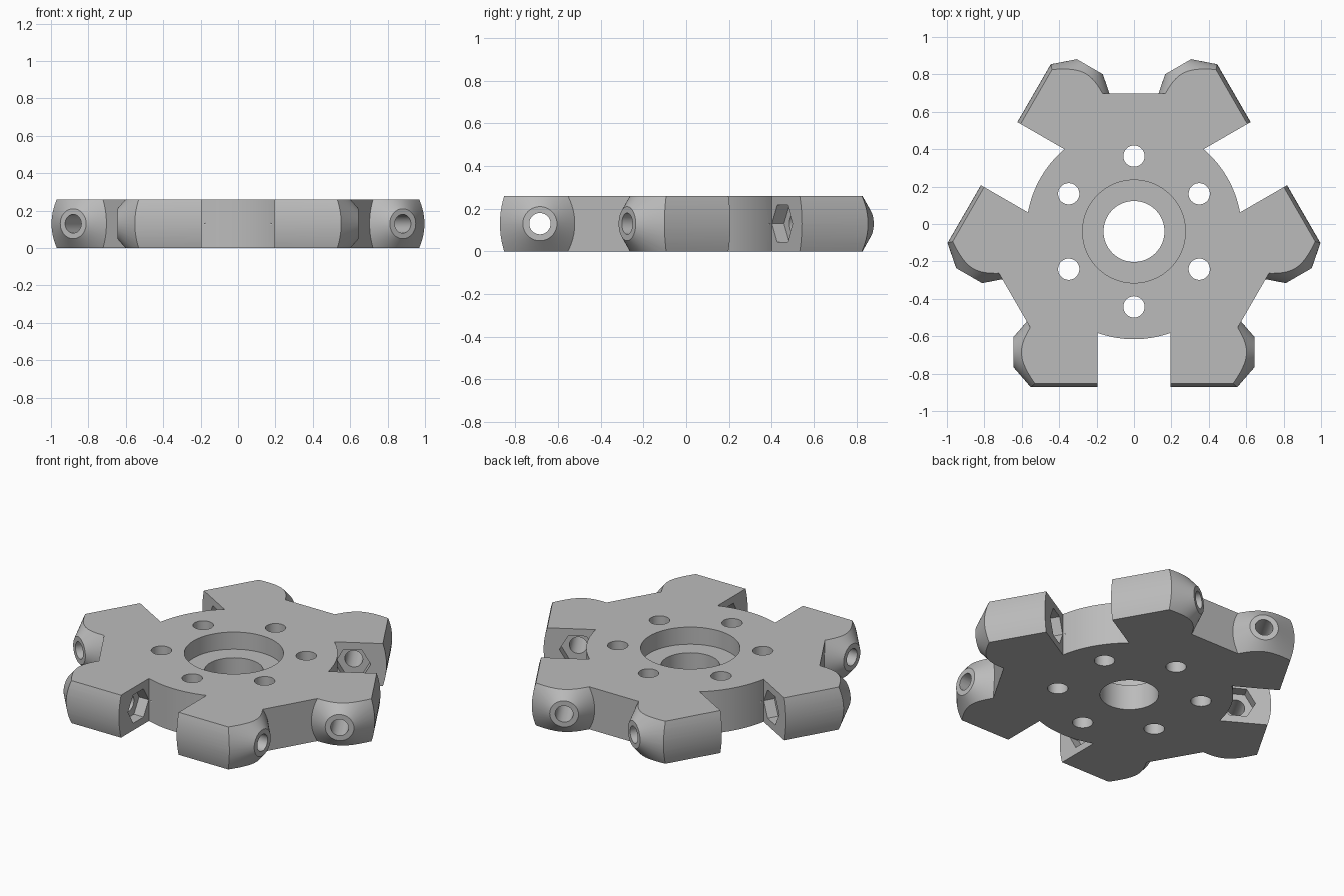
import bpy, bmesh, math
from mathutils import Matrix, Vector

cube = bpy.data.objects.get("Cube")
if cube:
    bpy.data.objects.remove(cube, do_unlink=True)

HEIGHT = 0.26
MID = HEIGHT / 2
AXLE_Y = -0.645
INNER, OUTER = 0.195, 0.645
CENTRE = Vector((0, -0.04, MID))

metal = bpy.data.materials.new("plain grey")
metal.use_nodes = True
GREY = (0.5, 0.5, 0.5, 1)
metal.diffuse_color = GREY
metal.node_tree.nodes["Principled BSDF"].inputs["Base Color"].default_value = GREY

Z = lambda deg: Matrix.Rotation(math.radians(deg), 4, "Z")
Y = lambda deg: Matrix.Rotation(math.radians(deg), 4, "Y")
TURNS = [Z(a) for a in (0, 120, 240)]
SIDES = [t @ Y(a) for t in TURNS for a in (0, 180)]


def cone(bm, r1, r2, start, end, sides, place=Matrix()):
    """Capped cone or prism along local z from start to end."""
    shift = Matrix.Translation((0, 0, (start + end) / 2))
    bmesh.ops.create_cone(bm, cap_ends=True, segments=sides, radius1=r1, radius2=r2,
                          depth=end - start, matrix=place @ shift)


def prism(bm, points, direction, place=Matrix()):
    """Planar outline extruded along a direction."""
    face = bm.faces.new([bm.verts.new(place @ Vector(p)) for p in points])
    move = place.to_3x3() @ Vector(direction)
    new = bmesh.ops.extrude_face_region(bm, geom=[face])["geom"]
    bmesh.ops.translate(bm, vec=move, verts=[v for v in new if isinstance(v, bmesh.types.BMVert)])


def finish(bm, name):
    bmesh.ops.recalc_face_normals(bm, faces=bm.faces)
    mesh = bpy.data.meshes.new(name)
    bm.to_mesh(mesh)
    bm.free()
    mesh.materials.append(metal)
    obj = bpy.data.objects.new(name, mesh)
    bpy.context.collection.objects.link(obj)
    return obj


def combine(target, tool, operation):
    mod = target.modifiers.new(operation, "BOOLEAN")
    mod.operation, mod.object, mod.solver = operation, tool, "EXACT"
    bpy.context.view_layer.objects.active = target
    bpy.ops.object.modifier_apply(modifier=mod.name)
    bpy.data.objects.remove(tool, do_unlink=True)


AXLE = Matrix.Translation((0, AXLE_Y, 0)) @ Y(90)

# Central disc
bm = bmesh.new()
cone(bm, 0.576, 0.576, -MID, MID, 128)
hub = finish(bm, "roller_hub")

# Three arms with a flat outer wall
bm = bmesh.new()
half = [(INNER, -0.3), (INNER, -0.75), (0.418, -0.75)]
c, s = math.cos(math.radians(60)), math.sin(math.radians(60))
other = [(x * c - y * s, -x * s - y * c) for x, y in reversed(half)]
for turn in TURNS:
    prism(bm, [(x, y, -MID) for x, y in half + other], (0, 0, HEIGHT), turn)
combine(hub, finish(bm, "arms"), "UNION")

# Six lugs: rounded outer face, conical end around the axle
bm = bmesh.new()
radius, outer_y = 0.43, -0.8325
limit = math.asin(MID / radius)
outline = [(INNER, -0.45, MID), (INNER, -0.45, -MID)]
for i in range(13):
    a = limit * (i / 6 - 1)
    outline.append((INNER, outer_y + radius * (1 - math.cos(a)), radius * math.sin(a)))
for side in SIDES:
    prism(bm, outline, (OUTER - INNER, 0, 0), side)
lugs = finish(bm, "lugs")

parts = []
for i, side in enumerate(SIDES):
    # One lug at a time, since the end cones overlap each other
    bm = bmesh.new()
    prism(bm, outline, (OUTER - INNER, 0, 0), side)
    lug = finish(bm, "lug")
    bm = bmesh.new()
    cone(bm, 0.6, 0.08, 0.196 - 0.001, OUTER, 96, side @ AXLE)
    combine(lug, finish(bm, "lug_end_cone"), "INTERSECT")
    parts.append(lug)
bpy.data.objects.remove(lugs, do_unlink=True)
for lug in parts:
    combine(hub, lug, "UNION")

# Shaft bore, bolt holes and axle holes
bm = bmesh.new()
cone(bm, 0.163, 0.163, -0.2, 0.2, 64)
for k in range(6):
    place = Z(60 * k) @ Matrix.Translation((0, 0.403, 0))
    cone(bm, 0.057, 0.057, -0.2, 0.2, 32, place)
for turn in TURNS:
    cone(bm, 0.05, 0.05, -0.7, 0.7, 32, turn @ AXLE)
combine(hub, finish(bm, "holes"), "DIFFERENCE")

# Counterbore and hexagonal nut pockets
bm = bmesh.new()
cone(bm, 0.275, 0.275, MID - 0.105, 0.2, 96)
for side in SIDES:
    cone(bm, 0.1, 0.1, INNER - 0.02, INNER + 0.065, 6, side @ AXLE)
combine(hub, finish(bm, "recesses"), "DIFFERENCE")

hub.location = CENTRE
bpy.ops.object.select_all(action="DESELECT")
hub.select_set(True)
bpy.context.view_layer.objects.active = hub
bpy.ops.object.shade_smooth_by_angle(angle=math.radians(20))
